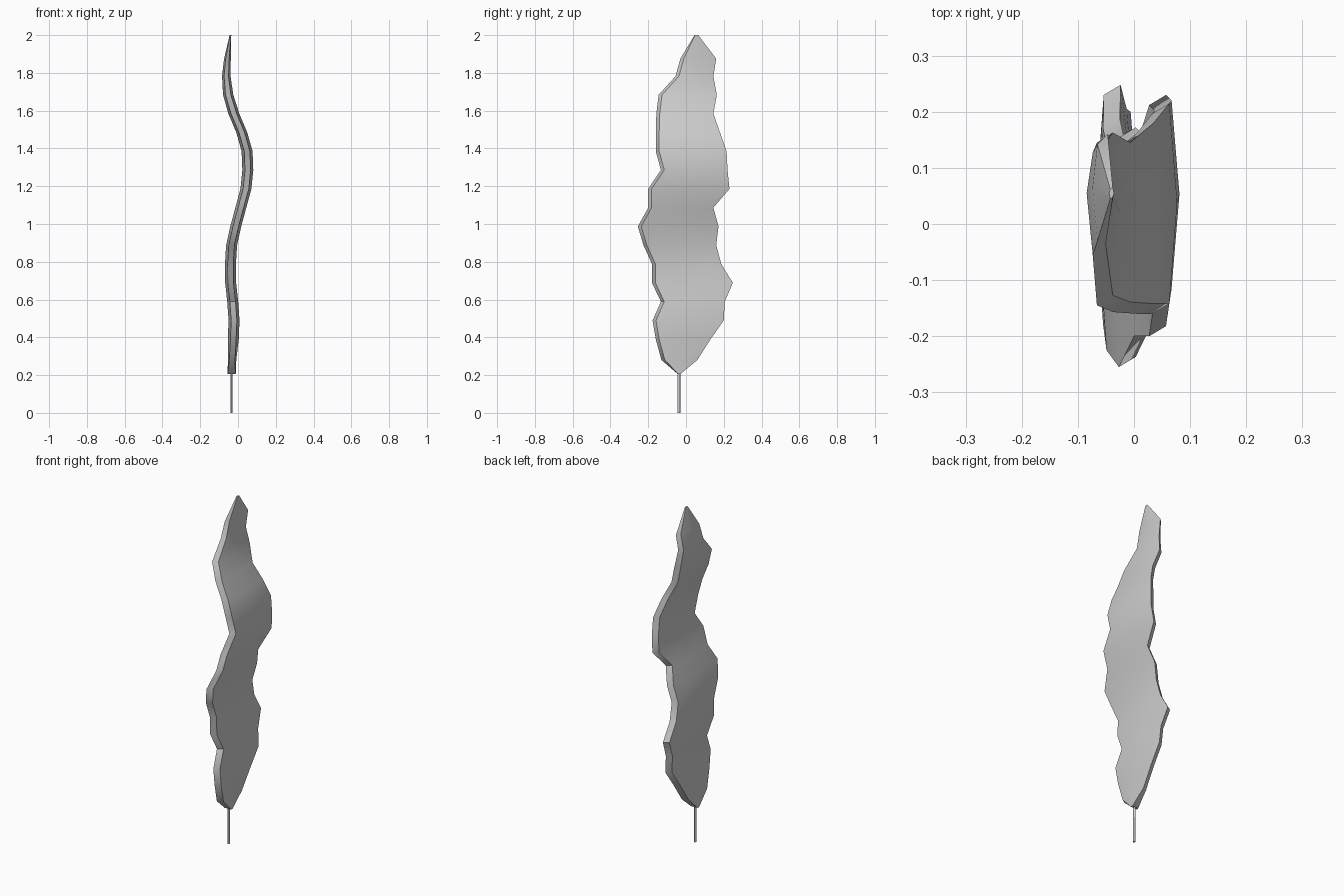
import bpy, bmesh, math

if "Cube" in bpy.data.objects:
    bpy.data.objects.remove(bpy.data.objects["Cube"])

# Blade outline per row: left edge y, right edge y, bend x (rows about 0.1 apart in z)
left = [-.045, -.13, -.16, -.177, -.133, -.18, -.18, -.225, -.255, -.20, -.20,
        -.133, -.16, -.16, -.157, -.145, -.055, -.03, .045]
right = [-.028, .06, .13, .20, .205, .248, .187, .16, .172, .145, .23,
         .22, .215, .18, .145, .163, .145, .16, .065]
bend = [-.034, -.031, -.025, -.021, -.028, -.039, -.040, -.034, -.012, .015, .042,
        .052, .048, .020, -.022, -.052, -.062, -.056, -.040]
heights = [.207, .28] + [.39 + .0995 * i for i in range(15)] + [1.875, 2.0]


def build_blade():
    bm = bmesh.new()
    rings = []
    for i, (yl, yr, x, z) in enumerate(zip(left, right, bend, heights)):
        mid = (yl + yr) / 2 + (.01 if 1 < i < 17 else 0)
        taper = min(1, (2.0 - z) / .35 * .6 + .4)
        if i == len(heights) - 1:
            taper = .15
        h = (.022 if i < 2 else .029) * taper     # half thickness at midrib
        e = (.02 if i < 1 else .015) * taper      # half thickness at rim
        s = min(.018, (yr - yl) * .15)            # slanted rim
        ring = [(x + e, yl + s), (x + h, mid), (x + e, yr),
                (x - e, yr - s), (x - h, mid), (x - e, yl)]
        rings.append([bm.verts.new((px, py, z)) for px, py in ring])
    for a, b in zip(rings, rings[1:]):
        for k in range(6):
            n = (k + 1) % 6
            bm.faces.new((a[k], a[n], b[n], b[k]))
    bm.faces.new(rings[0][::-1])
    bm.faces.new(rings[-1])
    bmesh.ops.recalc_face_normals(bm, faces=bm.faces)
    mesh = bpy.data.meshes.new("leaf_blade")
    bm.to_mesh(mesh)
    bm.free()
    obj = bpy.data.objects.new("leaf_blade", mesh)
    bpy.context.collection.objects.link(obj)
    return obj


def smooth(obj, angle):
    bpy.ops.object.select_all(action='DESELECT')
    obj.select_set(True)
    bpy.context.view_layer.objects.active = obj
    bpy.ops.object.shade_smooth_by_angle(angle=math.radians(angle))


# Wavy leaf blade
smooth(build_blade(), 40)

# Thin stem, slightly flattened
bpy.ops.mesh.primitive_cylinder_add(vertices=8, radius=.008, depth=.23,
                                    location=(-.034, -.038, .115))
stem = bpy.context.object
stem.name = "stem"
stem.scale.x = .7
smooth(stem, 50)
